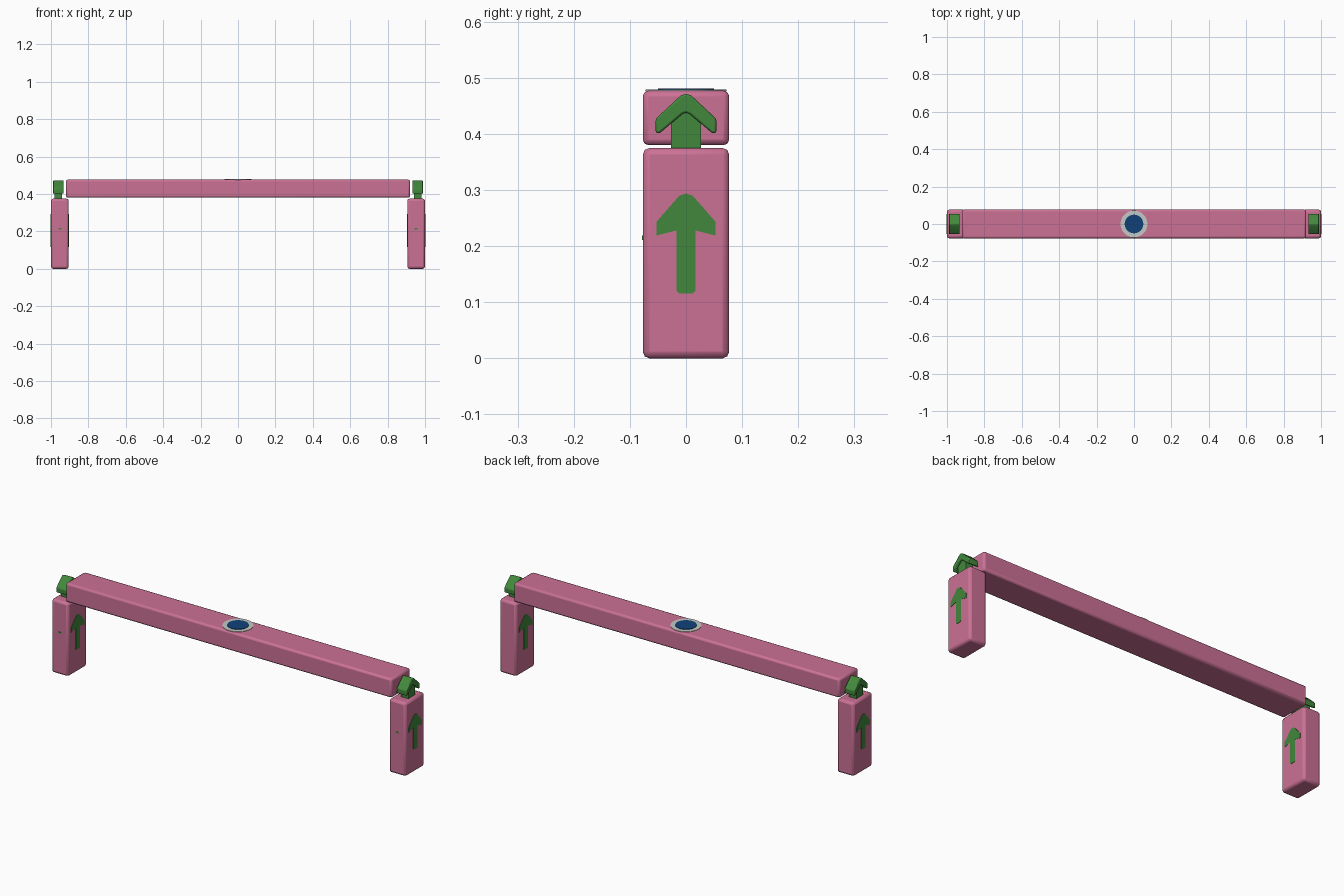
import bpy, bmesh, math

if "Cube" in bpy.data.objects:
    bpy.data.objects.remove(bpy.data.objects["Cube"])


def material(name, rgb):
    m = bpy.data.materials.new(name)
    m.diffuse_color = (*rgb, 1)
    m.use_nodes = True
    m.node_tree.nodes["Principled BSDF"].inputs["Base Color"].default_value = m.diffuse_color
    return m


PINK = material("pink", (0.60, 0.165, 0.30))
GREEN = material("green", (0.054, 0.245, 0.045))
BLUE = material("blue", (0.005, 0.053, 0.19))
GREY = material("light grey", (0.56, 0.59, 0.56))


def finish(name, bm, mat, bevel=0.0, segments=2):
    bmesh.ops.recalc_face_normals(bm, faces=bm.faces)
    mesh = bpy.data.meshes.new(name)
    bm.to_mesh(mesh)
    bm.free()
    mesh.materials.append(mat)
    ob = bpy.data.objects.new(name, mesh)
    bpy.context.collection.objects.link(ob)
    if bevel:
        mod = ob.modifiers.new("rounded edges", "BEVEL")
        mod.width, mod.segments = bevel, segments
    bpy.context.view_layer.objects.active = ob
    ob.select_set(True)
    bpy.ops.object.shade_smooth_by_angle(angle=math.radians(40))
    ob.select_set(False)
    return ob


def box(name, x, y, z, mat, bevel=0.0):
    bm = bmesh.new()
    bmesh.ops.create_cube(bm, size=1)
    for v in bm.verts:
        for i, (a, b) in enumerate((x, y, z)):
            v.co[i] = a + (v.co[i] + 0.5) * (b - a)
    return finish(name, bm, mat, bevel)


def side_shape(name, half, x0, x1, mat, bevel=0.0):
    """Extrude a (y, z) outline, given as its right half, along x."""
    left = [(-y, z) for y, z in reversed(half) if y > 0]
    bm = bmesh.new()
    face = bm.faces.new([bm.verts.new((x0, y, z)) for y, z in half + left])
    ext = bmesh.ops.extrude_face_region(bm, geom=[face])["geom"]
    for v in ext:
        if isinstance(v, bmesh.types.BMVert):
            v.co.x = x1
    return finish(name, bm, mat, bevel)


def disc(name, radius, z0, z1, mat):
    bm = bmesh.new()
    bmesh.ops.create_cone(bm, cap_ends=True, segments=32, radius1=radius,
                          radius2=radius, depth=z1 - z0)
    bmesh.ops.translate(bm, verts=bm.verts, vec=(0, 0, (z0 + z1) / 2))
    return finish(name, bm, mat)


# Crossbar with the round badge on top
box("crossbar", (-0.92, 0.92), (-0.077, 0.077), (0.38, 0.477), PINK, 0.01)
disc("badge_ring", 0.072, 0.476, 0.479, GREY)
disc("badge_centre", 0.05, 0.477, 0.481, BLUE)

chevron = [(0, 0.472), (0.010, 0.468), (0.054, 0.427), (0.054, 0.402),
           (0.047, 0.401), (0.006, 0.436), (0, 0.438)]
painted_arrow = [(0, 0.294), (0.012, 0.290), (0.053, 0.243), (0.053, 0.219),
                 (0.017, 0.228), (0.017, 0.121), (0.012, 0.116)]

# Legs, painted arrows and solid arrows on both ends
for side, s in (("left", -1), ("right", 1)):
    box(side + "_leg", sorted((s * 0.905, s)), (-0.077, 0.077),
        (0, 0.375), PINK, 0.012)
    for face, x in (("outer", 1.0), ("inner", 0.905)):
        side_shape(f"{side}_{face}_painted_arrow", painted_arrow,
                   s * x - 0.0015, s * x + 0.0015, GREEN)
    box(side + "_arrow_stem", sorted((s * 0.94, s * 0.98)), (-0.027, 0.027),
        (0.37, 0.445), GREEN)
    side_shape(side + "_arrow_head", chevron, s * 0.932, s * 0.989, GREEN, 0.004)
    # Small paint fleck on the front of the leg
    box(side + "_paint_fleck", sorted((s * 0.945, s * 0.96)),
        (-0.078, -0.076), (0.211, 0.219), GREEN)
